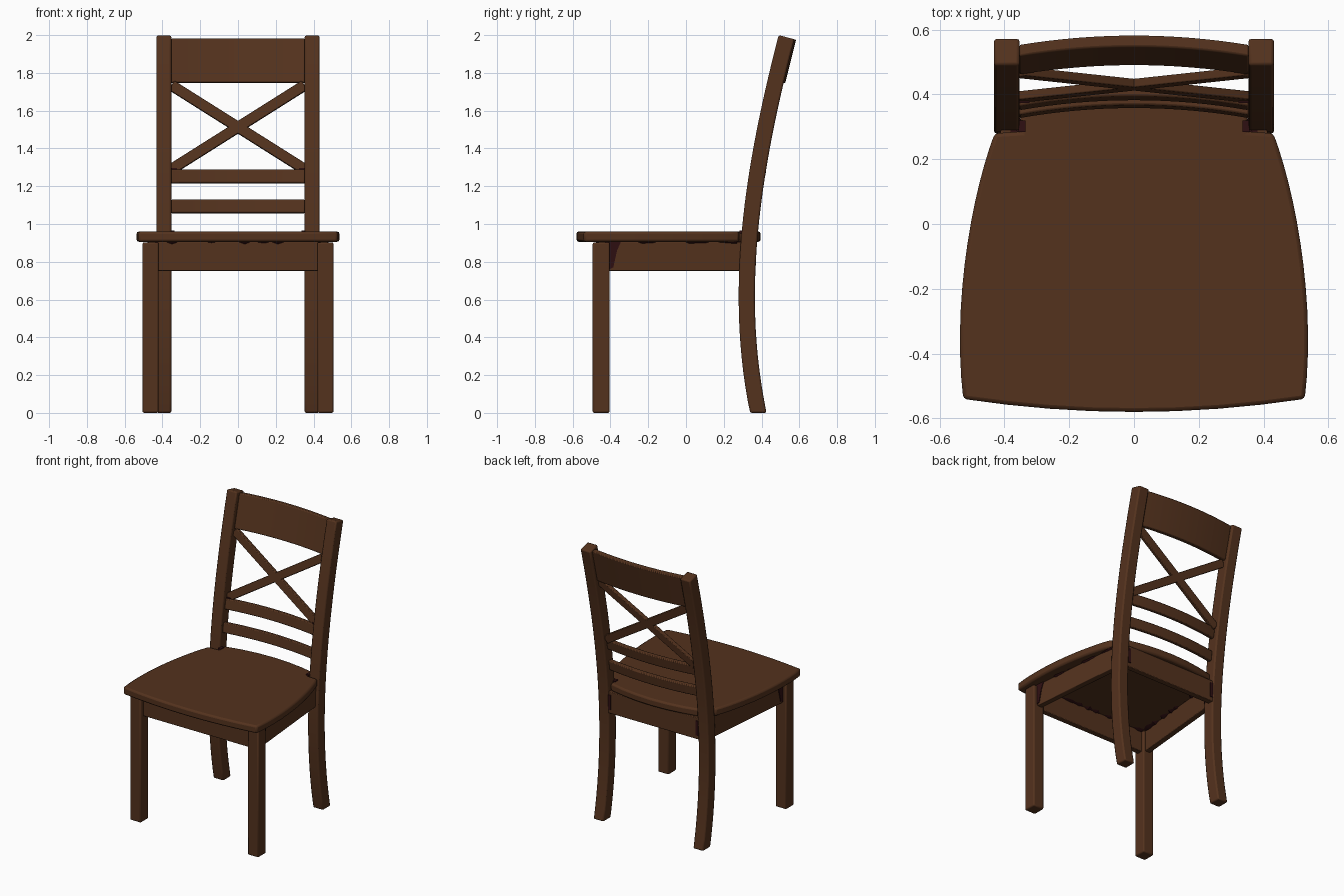
import bpy
import bmesh
import math
import random
from mathutils import Vector
from mathutils.geometry import interpolate_bezier

rng = random.Random(4)
cube = bpy.data.objects.get("Cube")
if cube:
    bpy.data.objects.remove(cube, do_unlink=True)


def material(name, colour):
    mat = bpy.data.materials.new(name)
    mat.use_nodes = True
    mat.diffuse_color = colour
    mat.node_tree.nodes["Principled BSDF"].inputs["Base Color"].default_value = colour
    return mat


WOOD = material("dark brown wood", (0.088, 0.032, 0.0125, 1))
GLUE = material("dark maroon glue", (0.028, 0.005, 0.006, 1))


def loft(name, sections, bevel=0.007, mat=WOOD):
    """Skin a row of equal closed sections and cap both ends."""
    bm = bmesh.new()
    rings = [[bm.verts.new(p) for p in s] for s in sections]
    n = len(rings[0])
    for a, b in zip(rings, rings[1:]):
        for i in range(n):
            j = (i + 1) % n
            bm.faces.new((a[i], a[j], b[j], b[i]))
    bm.faces.new(rings[0][::-1])
    bm.faces.new(rings[-1])
    bmesh.ops.recalc_face_normals(bm, faces=bm.faces)
    mesh = bpy.data.meshes.new(name)
    bm.to_mesh(mesh)
    bm.free()
    mesh.materials.append(mat)
    obj = bpy.data.objects.new(name, mesh)
    bpy.context.collection.objects.link(obj)
    bpy.ops.object.select_all(action="DESELECT")
    obj.select_set(True)
    bpy.context.view_layer.objects.active = obj
    bpy.ops.object.shade_smooth_by_angle(angle=math.radians(25))
    if bevel:
        mod = obj.modifiers.new("rounded edges", "BEVEL")
        mod.width = bevel
        mod.segments = 2
        mod.limit_method = "ANGLE"
        mod.angle_limit = math.radians(40)


def bar(name, start, end, width, z0, z1, bevel=0.004, mat=WOOD):
    """Level board between two plan points."""
    a, b = Vector(start), Vector(end)
    side = (b - a).orthogonal().normalized() * width / 2
    plan = (a + side, b + side, b - side, a - side)
    loft(name, [[(p.x, p.y, z) for p in plan] for z in (z0, z1)], bevel, mat)


def glue_seam(name, start, end, out, spread, drop):
    """Ragged bead of glue in the angle between an apron and the seat."""
    a, b, out = Vector((*start, 0.907)), Vector((*end, 0.907)), Vector(out)
    sections, steps = [], 24
    for i in range(steps + 1):
        p = a.lerp(b, i / steps)
        k = max(0.04, rng.uniform(-0.6, 1))
        sections.append([p - out * 0.01, p + out * spread * k,
                         p + out * 0.001 - Vector((0, 0, drop * k)),
                         p - out * 0.01 - Vector((0, 0, drop * k))])
    loft(name, sections, 0, GLUE)


def bowed_rail(name, z0, z1, y0, y1, thick, bow, bevel=0.006):
    """Crosspiece bowed backwards; y0 and y1 are its front at bottom and top ends."""
    half, steps, sections = 0.354, 16, []
    for i in range(steps + 1):
        x = half * (2 * i / steps - 1)
        b = bow * (1 - (x / half) ** 2)
        sections.append([(x, y0 + b, z0), (x, y1 + b, z1),
                         (x, y1 + b + thick, z1 - thick * 0.15),
                         (x, y0 + b + thick, z0 - thick * 0.15)])
    loft(name, sections, bevel)


# Seat: bowed front, curved sides, notched round the back posts
half = [Vector((x, -0.54 - 0.04 * (1 - (x / 0.525) ** 2), 0))
        for x in (0, 0.13, 0.26, 0.39)]
half += interpolate_bezier(Vector((0.527, -0.54, 0)), Vector((0.562, -0.25, 0)),
                           Vector((0.502, 0.09, 0)), Vector((0.43, 0.28, 0)), 14)
half += [Vector((0.35, 0.285, 0))]
half += [Vector((x, 0.35 + 0.045 * (1 - (x / 0.35) ** 2), 0))
         for x in (0.35, 0.23, 0.12, 0)]
outline = half + [Vector((-p.x, p.y, 0)) for p in half[-2:0:-1]]
loft("seat", [[(p.x, p.y, z) for p in outline] for z in (0.906, 0.96)], 0.012)

# Back post centreline in side elevation
path = interpolate_bezier(Vector((0, 0.383, 0)), Vector((0, 0.245, 0.66)),
                          Vector((0, 0.36, 1.32)), Vector((0, 0.532, 1.989)), 28)

for side, word in ((1, "left"), (-1, "right")):
    # Curved back post with a level foot and a square-cut top
    sections = []
    for i, p in enumerate(path):
        t = (path[min(i + 1, len(path) - 1)] - path[max(i - 1, 0)]).normalized()
        n = Vector((0, t.z, -t.y)) if i else Vector((0, 1, 0))
        sections.append([p + n * dy + Vector((side * x, 0, 0))
                         for x, dy in ((0.353, -0.043), (0.432, -0.043),
                                       (0.432, 0.043), (0.353, 0.043))])
    loft(word + "_back_post", sections, 0.009)

    # Front leg
    bar(word + "_front_leg", (side * 0.463, -0.494), (side * 0.463, -0.404),
        0.085, 0, 0.903, 0.009)

    # Side apron, narrowing towards the back
    bar(word + "_side_apron", (side * 0.455, -0.41), (side * 0.39, 0.3),
        0.04, 0.752, 0.906)

    # Glue along the side apron, outside and inside
    glue_seam(word + "_outer_side_glue", (side * 0.474, -0.4), (side * 0.412, 0.27),
              (side, 0, 0), 0.018, 0.012)
    glue_seam(word + "_inner_side_glue", (side * 0.434, -0.4), (side * 0.37, 0.3),
              (-side, 0, 0), 0.035, 0.015)

    # Tapering glue run where the side apron meets the front leg
    loft(word + "_leg_glue",
         [[(side * (x - (y + 0.41) * 0.0915), y, z)
           for y, z in ((-0.406, 0.905), (-0.345, 0.905), (-0.365, 0.86),
                        (-0.385, 0.77), (-0.406, 0.76))]
          for x in (0.465, 0.48)], 0, GLUE)

    # Glue in the rear corners, at the seat notch and at the slat foot
    bar(word + "_back_corner_glue", (side * 0.345, 0.32), (side * 0.372, 0.28),
        0.025, 0.775, 0.9, 0, GLUE)
    bar(word + "_rear_glue", (side * 0.335, 0.364), (side * 0.356, 0.364),
        0.014, 0.78, 0.885, 0, GLUE)
    bar(word + "_notch_glue", (side * 0.335, 0.302), (side * 0.356, 0.302),
        0.035, 0.95, 0.966, 0, GLUE)
    bar(word + "_slat_glue", (side * 0.322, 0.386), (side * 0.354, 0.386),
        0.024, 1.28, 1.296, 0, GLUE)

    # Diagonal of the crossed back
    centre = Vector((0, 0.43, 1.512))
    along = Vector((side * 0.352, 0.038, 0.222))
    across = Vector((-side * 0.222, 0.06, 0.352)).normalized()
    normal = along.cross(across).normalized() * 0.0135
    across = normal.cross(along).normalized() * 0.028
    loft(word + "_cross_slat",
         [[centre + along * k + across * u + normal * v
           for u, v in ((-1, -1), (1, -1), (1, 1), (-1, 1))] for k in (-1, 1)], 0.004)

# Front and back aprons with their glue
bar("front_apron", (-0.425, -0.445), (0.425, -0.445), 0.04, 0.752, 0.906)
bar("back_apron", (-0.36, 0.345), (0.36, 0.345), 0.04, 0.752, 0.906)
glue_seam("outer_front_glue", (-0.42, -0.464), (0.42, -0.464), (0, -1, 0), 0.018, 0.014)
glue_seam("inner_front_glue", (-0.42, -0.426), (0.42, -0.426), (0, 1, 0), 0.035, 0.015)
glue_seam("inner_back_glue", (-0.35, 0.326), (0.35, 0.326), (0, -1, 0), 0.035, 0.015)

# Backrest crosspieces
bowed_rail("lower_rail", 1.06, 1.13, 0.326, 0.337, 0.03, 0.031)
bowed_rail("middle_rail", 1.218, 1.29, 0.35, 0.364, 0.03, 0.031)
bowed_rail("top_rail", 1.75, 1.982, 0.46, 0.518, 0.036, 0.029)
